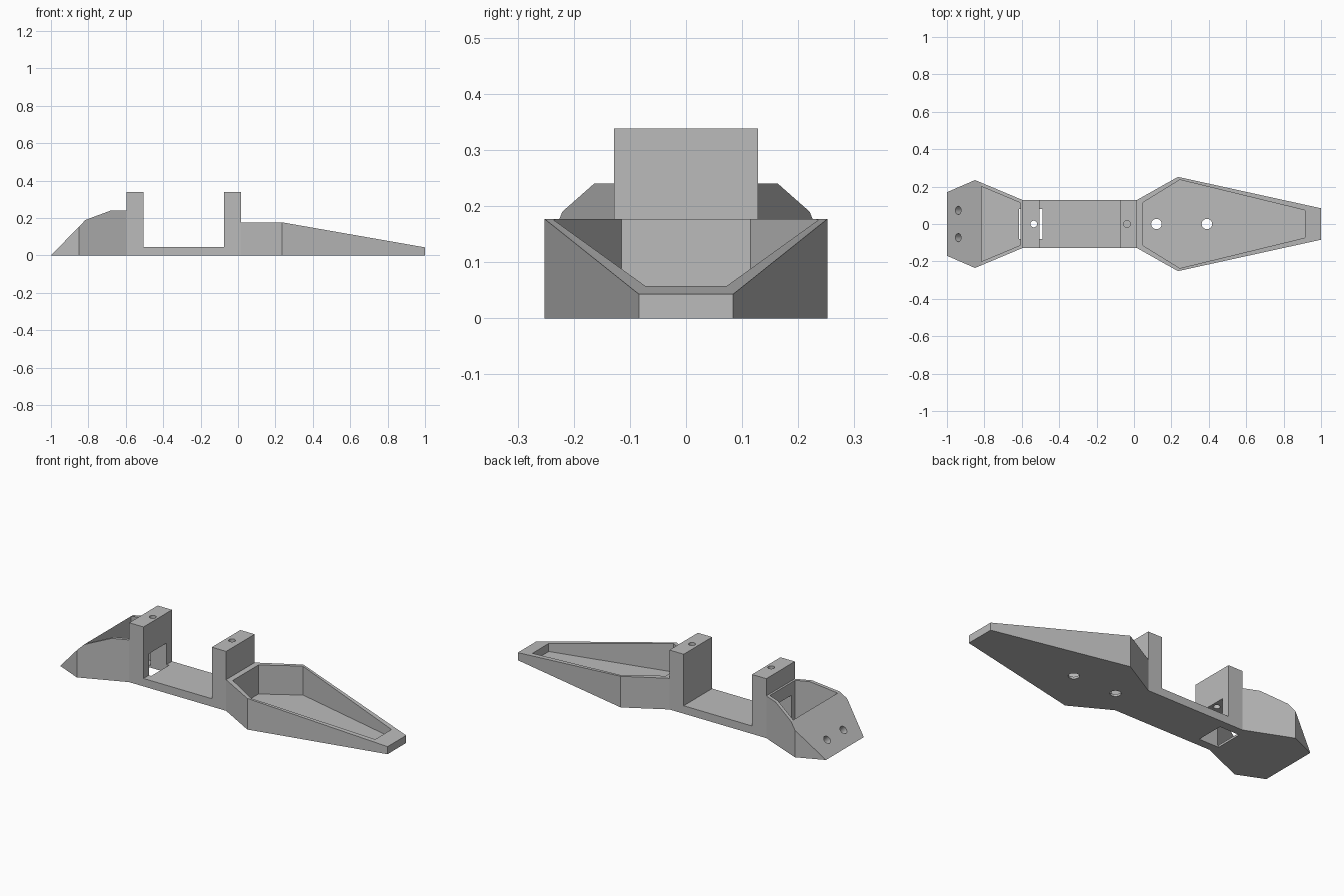
import bpy, bmesh
from math import radians
from mathutils import Vector

default = bpy.data.objects.get("Cube")
if default:
    bpy.data.objects.remove(default, do_unlink=True)

grey = bpy.data.materials.new("plain_grey")
grey.use_nodes = True
grey.diffuse_color = (0.5, 0.5, 0.5, 1)
grey.node_tree.nodes["Principled BSDF"].inputs["Base Color"].default_value = grey.diffuse_color

BODY = 0.128     # half width of the bridge and posts
FLOOR = 0.012    # tray floor thickness


def finish(bm, name):
    bmesh.ops.recalc_face_normals(bm, faces=bm.faces)
    mesh = bpy.data.meshes.new(name)
    bm.to_mesh(mesh)
    bm.free()
    mesh.materials.append(grey)
    ob = bpy.data.objects.new(name, mesh)
    bpy.context.collection.objects.link(ob)
    return ob


def prism(name, half, z0, z1, roof=()):
    """Extrude a mirrored plan outline, then trim it under each roof line (x, z)-(x, z)."""
    bm = bmesh.new()
    outline = half + [(x, -y) for x, y in reversed(half)]
    base = bm.faces.new([bm.verts.new((x, y, z0)) for x, y in outline])
    ext = bmesh.ops.extrude_face_region(bm, geom=[base])
    top = [v for v in ext["geom"] if isinstance(v, bmesh.types.BMVert)]
    bmesh.ops.translate(bm, verts=top, vec=(0, 0, z1 - z0))
    for (xa, za), (xb, zb) in roof:
        bmesh.ops.bisect_plane(bm, geom=bm.verts[:] + bm.edges[:] + bm.faces[:], dist=1e-5,
                               plane_co=(xa, 0, za), plane_no=(za - zb, 0, xb - xa),
                               clear_outer=True)
        rim = [e for e in bm.edges if e.is_boundary]
        bmesh.ops.holes_fill(bm, edges=rim)
    return finish(bm, name)


def block(name, x0, x1, half_y, z0, z1):
    return prism(name, [(x0, half_y), (x1, half_y)], z0, z1)


def rod(centre, radius, depth, axis=(0, 0, 1)):
    bm = bmesh.new()
    turn = Vector(axis).to_track_quat('Z', 'Y').to_matrix().to_4x4()
    turn.translation = centre
    bmesh.ops.create_cone(bm, cap_ends=True, segments=32, radius1=radius,
                          radius2=radius, depth=depth, matrix=turn)
    return finish(bm, "drill")


def cut(ob, *cutters):
    for tool in cutters:
        tool.hide_render = True
        mod = ob.modifiers.new("cut", 'BOOLEAN')
        mod.operation, mod.solver, mod.object = 'DIFFERENCE', 'EXACT', tool
        bpy.context.view_layer.objects.active = ob
        bpy.ops.object.modifier_apply(modifier=mod.name)
        bpy.data.objects.remove(tool, do_unlink=True)


def window():
    return block("window", -0.615, -0.49, 0.08, -0.1, 0.167)


# Long tapered tray
long_tray = prism("long_tray", [(0.015, BODY), (0.235, 0.252), (1, 0.084)], 0, 0.177,
                  [((0.235, 0.177), (1, 0.043))])
cut(long_tray,
    prism("hollow", [(0.048, 0.115), (0.245, 0.236), (0.915, 0.073)], FLOOR, 0.5),
    rod((0.12, 0, 0), 0.028, 0.2), rod((0.39, 0, 0), 0.028, 0.2))

# Short wedge-ended tray with mounting holes in the slope
short_tray = prism("short_tray", [(-1, 0.17), (-0.85, 0.235), (-0.595, BODY)], 0, 0.24,
                   [((-1, 0), (-0.815, 0.19)), ((-0.815, 0.19), (-0.68, 0.24))])
cut(short_tray,
    prism("hollow", [(-0.815, 0.2), (-0.607, 0.113)], FLOOR, 0.5),
    window(),
    *[rod((-0.94, side * 0.073, 0.062), 0.022, 0.1, (-0.19, 0, 0.185)) for side in (-1, 1)])

# Bridge joining the trays
bridge = block("bridge", -0.595, 0.015, BODY, 0, 0.045)
cut(bridge, window())

# Upright posts with screw holes
window_post = block("window_post", -0.595, -0.505, BODY, 0, 0.338)
cut(window_post, window(), rod((-0.536, 0, 0.3), 0.018, 0.4))
solid_post = block("solid_post", -0.075, 0.015, BODY, 0, 0.338)
cut(solid_post, rod((-0.038, 0, 0.338), 0.018, 0.3))

# Smooth drill walls, sharp everywhere else
for ob in (long_tray, short_tray, bridge, window_post, solid_post):
    bpy.ops.object.select_all(action='DESELECT')
    ob.select_set(True)
    bpy.context.view_layer.objects.active = ob
    bpy.ops.object.shade_smooth_by_angle(angle=radians(15))
